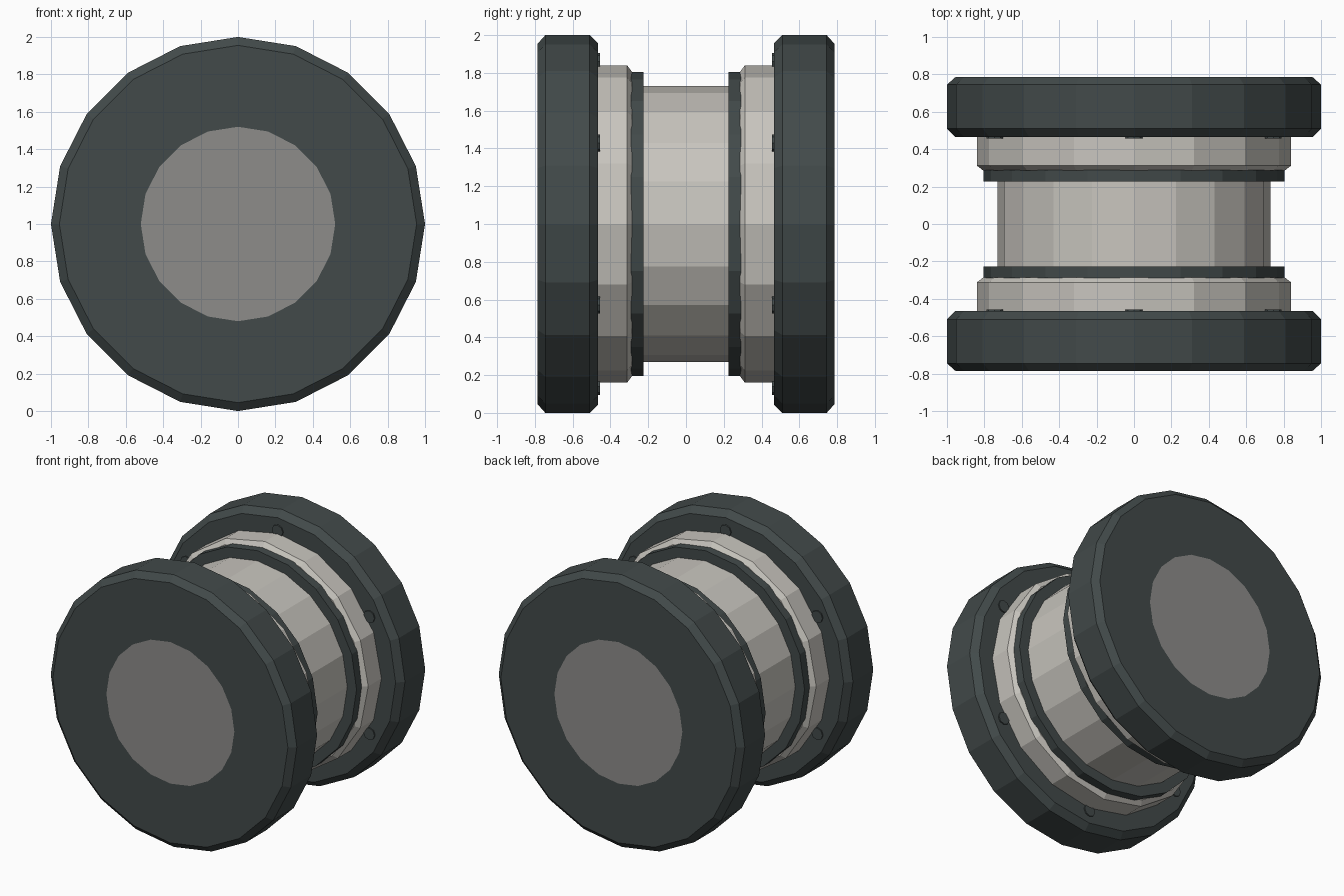
import bpy, bmesh, math

if "Cube" in bpy.data.objects:
    bpy.data.objects.remove(bpy.data.objects["Cube"])


def material(name, srgb):
    m = bpy.data.materials.new(name)
    lin = [((c / 255 + 0.055) / 1.055) ** 2.4 for c in srgb]
    m.diffuse_color = (*lin, 1.0)
    m.use_nodes = True
    m.node_tree.nodes["Principled BSDF"].inputs["Base Color"].default_value = m.diffuse_color
    return m


DARK = material("dark slate", (66, 74, 74))
GREY = material("mid grey", (141, 140, 138))
LIGHT = material("light warm grey", (200, 197, 190))


def lathe(name, profile, sides, mats, centre=(0.0, 1.0), inner=None):
    """Turn (radius, y) points about the y axis and close both ends.
    Faces lying wholly within radius 'inner' get the second material."""
    bm = bmesh.new()
    rings = []
    for r, y in profile:
        rings.append([bm.verts.new((centre[0] + r * math.sin(2 * math.pi * i / sides), y,
                                    centre[1] + r * math.cos(2 * math.pi * i / sides)))
                      for i in range(sides)])
    for a, b in zip(rings, rings[1:]):
        for i in range(sides):
            j = (i + 1) % sides
            bm.faces.new((a[i], a[j], b[j], b[i]))
    first = bm.faces.new(rings[0])
    bm.faces.new(rings[-1])
    if inner:
        first.material_index = 1
    bmesh.ops.recalc_face_normals(bm, faces=bm.faces[:])
    me = bpy.data.meshes.new(name)
    bm.to_mesh(me)
    bm.free()
    for m in mats:
        me.materials.append(m)
    ob = bpy.data.objects.new(name, me)
    bpy.context.collection.objects.link(ob)
    return ob


# central drum
lathe("drum", [(0.73, -0.25), (0.73, 0.25)], 20, [LIGHT])

for s, side in ((-1, "front"), (1, "back")):
    # chamfered outer wheel with a grey disc in its outer face
    lathe(side + "_wheel",
          [(0.52, s * 0.785), (0.955, s * 0.785), (1.0, s * 0.745),
           (1.0, s * 0.51), (0.955, s * 0.465)],
          20, [DARK, GREY], inner=0.52)
    # pale stepped collar
    lathe(side + "_collar",
          [(0.84, s * 0.475), (0.84, s * 0.312), (0.805, s * 0.285)], 16, [LIGHT])
    # thin dark ring beside the drum
    lathe(side + "_ring", [(0.805, s * 0.29), (0.805, s * 0.226)], 20, [DARK])
    # six bolts on the inner face of the wheel
    for k in range(6):
        a = math.radians(60 * k)
        lathe(f"{side}_bolt_{k + 1}", [(0.045, s * 0.48), (0.045, s * 0.456)], 8, [DARK],
              centre=(0.86 * math.sin(a), 1 + 0.86 * math.cos(a)))
